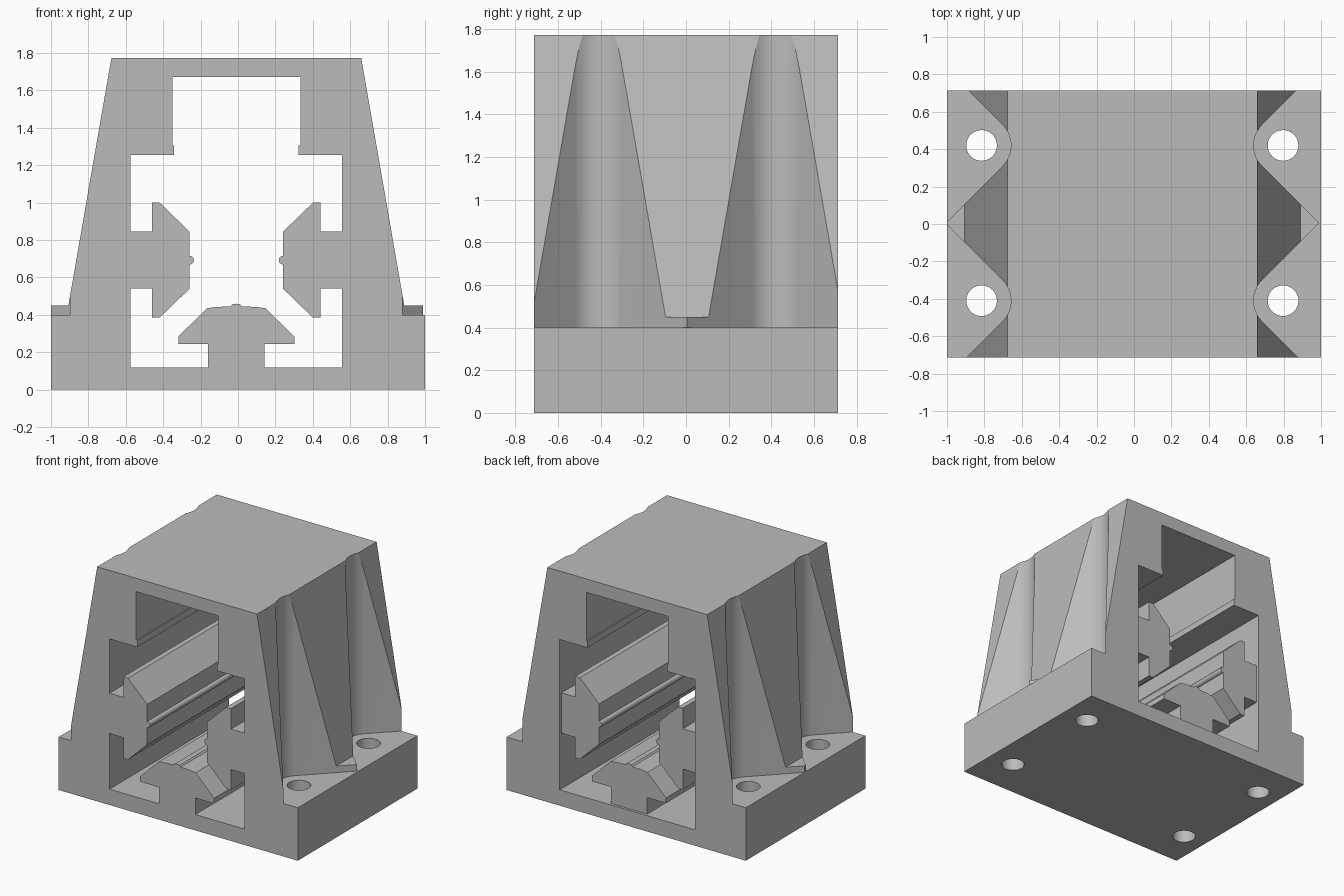
import bpy, bmesh, math

cube = bpy.data.objects.get("Cube")
if cube:
    bpy.data.objects.remove(cube, do_unlink=True)

CX = -0.009          # middle line of the tapered body and its channel
CY = 0.005           # middle line of the bolt rows
HALF_Y = 0.714
TOP = 1.773
LEDGE, SEAT = 0.45, 0.4

grey = bpy.data.materials.new("light grey")
grey.use_nodes = True
colour = (0.5, 0.5, 0.5, 1)
grey.diffuse_color = colour
grey.node_tree.nodes["Principled BSDF"].inputs["Base Color"].default_value = colour


def prism(name, points, start, end, axis):
    """Extrude a closed outline along y (points are x, z) or z (points are x, y)."""
    bm = bmesh.new()
    place = (lambda p, d: (p[0], d, p[1])) if axis == "y" else (lambda p, d: (p[0], p[1], d))
    face = bm.faces.new([bm.verts.new(place(p, start)) for p in points])
    shift = (0, end - start, 0) if axis == "y" else (0, 0, end - start)
    new = bmesh.ops.extrude_face_region(bm, geom=[face])["geom"]
    bmesh.ops.translate(bm, vec=shift, verts=[v for v in new if isinstance(v, bmesh.types.BMVert)])
    bmesh.ops.recalc_face_normals(bm, faces=bm.faces)
    mesh = bpy.data.meshes.new(name)
    bm.to_mesh(mesh)
    bm.free()
    mesh.materials.append(grey)
    obj = bpy.data.objects.new(name, mesh)
    bpy.context.collection.objects.link(obj)
    return obj


def mirrored(half):
    """Close a right-hand half outline around the body's middle line."""
    left = [(-x, z) for x, z in reversed(half) if x > 0]
    return [(x + CX, z) for x, z in half + left]


def cut(target, cutter):
    cutter.hide_render = True
    mod = target.modifiers.new("cut", "BOOLEAN")
    mod.operation, mod.solver, mod.object = "DIFFERENCE", "EXACT", cutter
    bpy.context.view_layer.objects.active = target
    bpy.ops.object.modifier_apply(modifier=mod.name)
    bpy.data.objects.remove(cutter, do_unlink=True)


def arc(cx, cy, r, a0, a1, n):
    return [(cx + r * math.cos(a0 + (a1 - a0) * i / n),
             cy + r * math.sin(a0 + (a1 - a0) * i / n)) for i in range(n + 1)]


# Tapered housing on its wide base
slope = [(0.898, LEDGE), (0.668, TOP)]
body_outline = [(-1, 0), (1, 0), (1, LEDGE)] + [(x + CX, z) for x, z in slope]
body_outline += [(-x + CX, z) for x, z in reversed(slope)] + [(-1, LEDGE)]
housing = prism("housing", body_outline, -HALF_Y, HALF_Y, "y")

# Channel outline that leaves the three T-shaped rails standing
roof = [(0.565, 1.255), (0.333, 1.255), (0.333, 1.305), (0.342, 1.305), (0.342, 1.672)]
floor_rail = [(0, 0.46), (0.02, 0.457), (0.03, 0.446), (0.11, 0.442), (0.155, 0.436),
              (0.31, 0.285), (0.31, 0.245), (0.152, 0.245), (0.152, 0.12)]
mid = 0.6925
bump = arc(0.25, mid, 0.023, -math.pi / 2, -1.5 * math.pi, 8)
lower = [(0.565, 0.54), (0.45, 0.54), (0.45, 0.385), (0.41, 0.385), (0.25, 0.54)]
upper = [(x, 2 * mid - z) for x, z in reversed(lower)]
channel = mirrored(floor_rail + [(0.565, 0.12)] + lower + bump + upper + roof)
cut(housing, prism("channel_cutter", channel, -1, 1, "y"))

# Rails stop slightly short of the back face
opening = mirrored([(0.565, 0.12)] + roof)
cut(housing, prism("rail_end_cutter", opening, HALF_Y - 0.02, 1, "y"))

# Bolt seats flaring outward, each with a through hole
for side in (1, -1):
    for row in (1, -1):
        hx, hy = CX + side * 0.806, CY + row * 0.415
        inner = math.pi if side > 0 else 0
        seat = arc(hx, hy, 0.157, inner - math.pi / 4, inner + math.pi / 4, 16)
        first, last = seat[0], seat[-1]
        reach = 0.6
        ends = [(p[0] + side * reach, p[1] + math.copysign(reach, p[1] - hy)) for p in (last, first)]
        cut(housing, prism("seat_cutter", seat + ends, SEAT, 2, "z"))
        hole = arc(hx, hy, 0.082, 0, 2 * math.pi, 40)[:-1]
        cut(housing, prism("hole_cutter", hole, -1, 1, "z"))

bpy.ops.object.select_all(action="DESELECT")
housing.select_set(True)
bpy.context.view_layer.objects.active = housing
bpy.ops.object.shade_smooth_by_angle(angle=math.radians(25))
